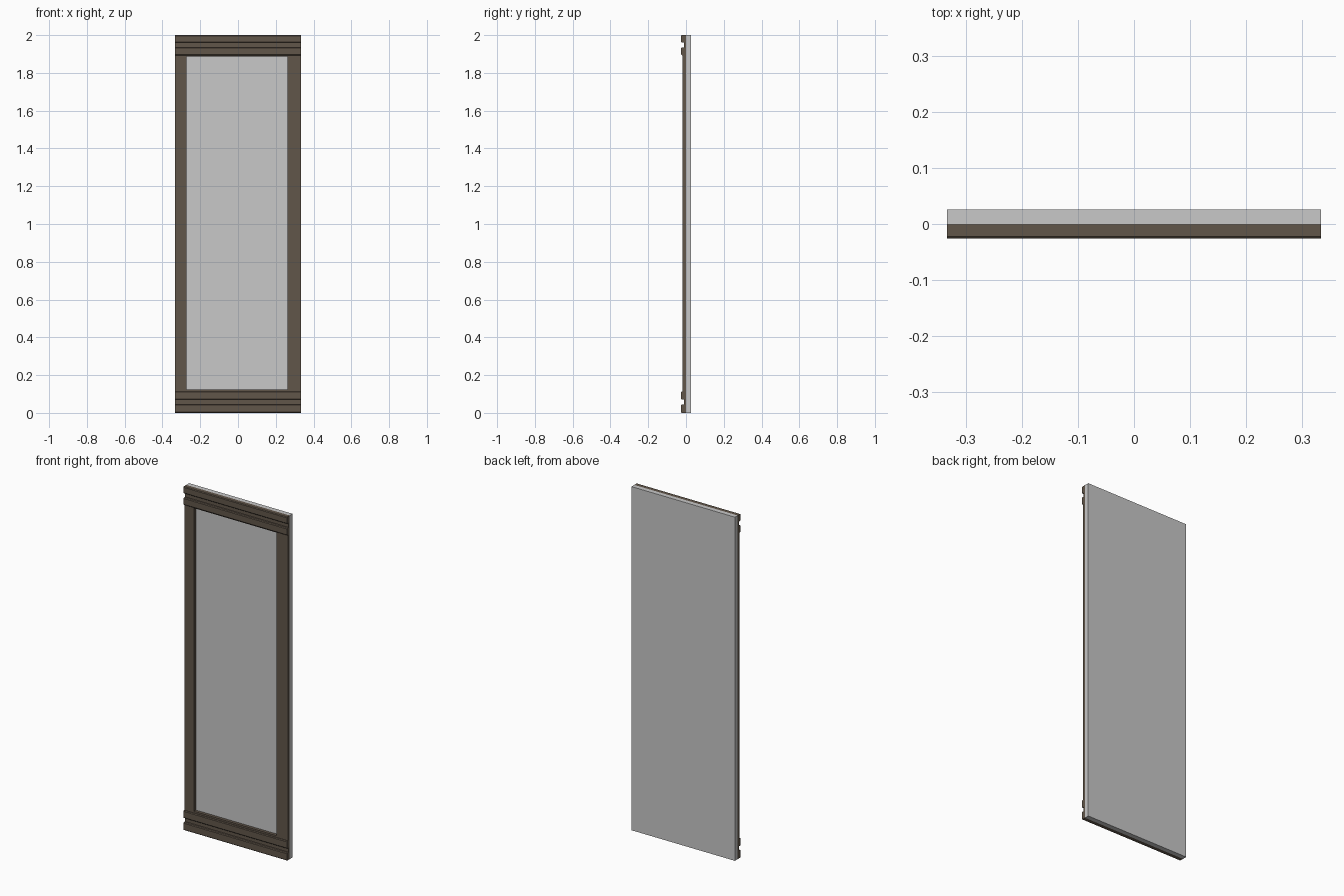
import bpy, bmesh

if "Cube" in bpy.data.objects:
    bpy.data.objects.remove(bpy.data.objects["Cube"])

def material(name, rgb):
    m = bpy.data.materials.new(name)
    m.diffuse_color = (*rgb, 1)
    m.use_nodes = True
    m.node_tree.nodes["Principled BSDF"].inputs["Base Color"].default_value = m.diffuse_color
    return m

GREY = material("light grey", (0.58, 0.58, 0.58))
BROWN = material("dark brown", (0.12, 0.093, 0.068))

def extrude_x(name, profile, x0, x1, mat):
    """Extrude a closed (y, z) profile along x."""
    bm = bmesh.new()
    face = bm.faces.new([bm.verts.new((x0, y, z)) for y, z in profile])
    ext = bmesh.ops.extrude_face_region(bm, geom=[face])
    verts = [v for v in ext["geom"] if isinstance(v, bmesh.types.BMVert)]
    bmesh.ops.translate(bm, verts=verts, vec=(x1 - x0, 0, 0))
    bmesh.ops.recalc_face_normals(bm, faces=bm.faces)
    me = bpy.data.meshes.new(name)
    bm.to_mesh(me)
    bm.free()
    me.materials.append(mat)
    ob = bpy.data.objects.new(name, me)
    bpy.context.collection.objects.link(ob)

def box(name, x0, x1, y0, y1, z0, z1, mat):
    extrude_x(name, [(y0, z0), (y1, z0), (y1, z1), (y0, z1)], x0, x1, mat)

W, FRONT, STILE, GROOVE, BACK = 0.333, -0.026, -0.018, -0.011, 0.026

# backing panel
box("panel", -W, W, 0, BACK, 0, 2, GREY)

# side stiles, the right one slightly wider
box("left_stile", -W, -0.272, STILE, 0, 0.12, 1.89, BROWN)
box("right_stile", 0.262, W, STILE, 0, 0.12, 1.89, BROWN)

# grooved rails: two chamfered bands with a channel between them
C = 0.004
def rail(name, bands, inner):
    pts = [(0, bands[0][0])]
    for a, b in bands:
        pts += [(GROOVE, a), (FRONT + C, a), (FRONT, a + C),
                (FRONT, b - C), (FRONT + C, b), (GROOVE, b)]
    pts.append((0, bands[-1][1]))
    extrude_x(name, pts, -W, W, BROWN)
    # thin lip that meets the stiles
    box(name + "_lip", -W, W, STILE, 0, *inner, BROWN)

rail("bottom_rail", [(0, 0.045), (0.07, 0.114)], (0.114, 0.124))
rail("top_rail", [(1.893, 1.935), (1.96, 2)], (1.888, 1.893))
